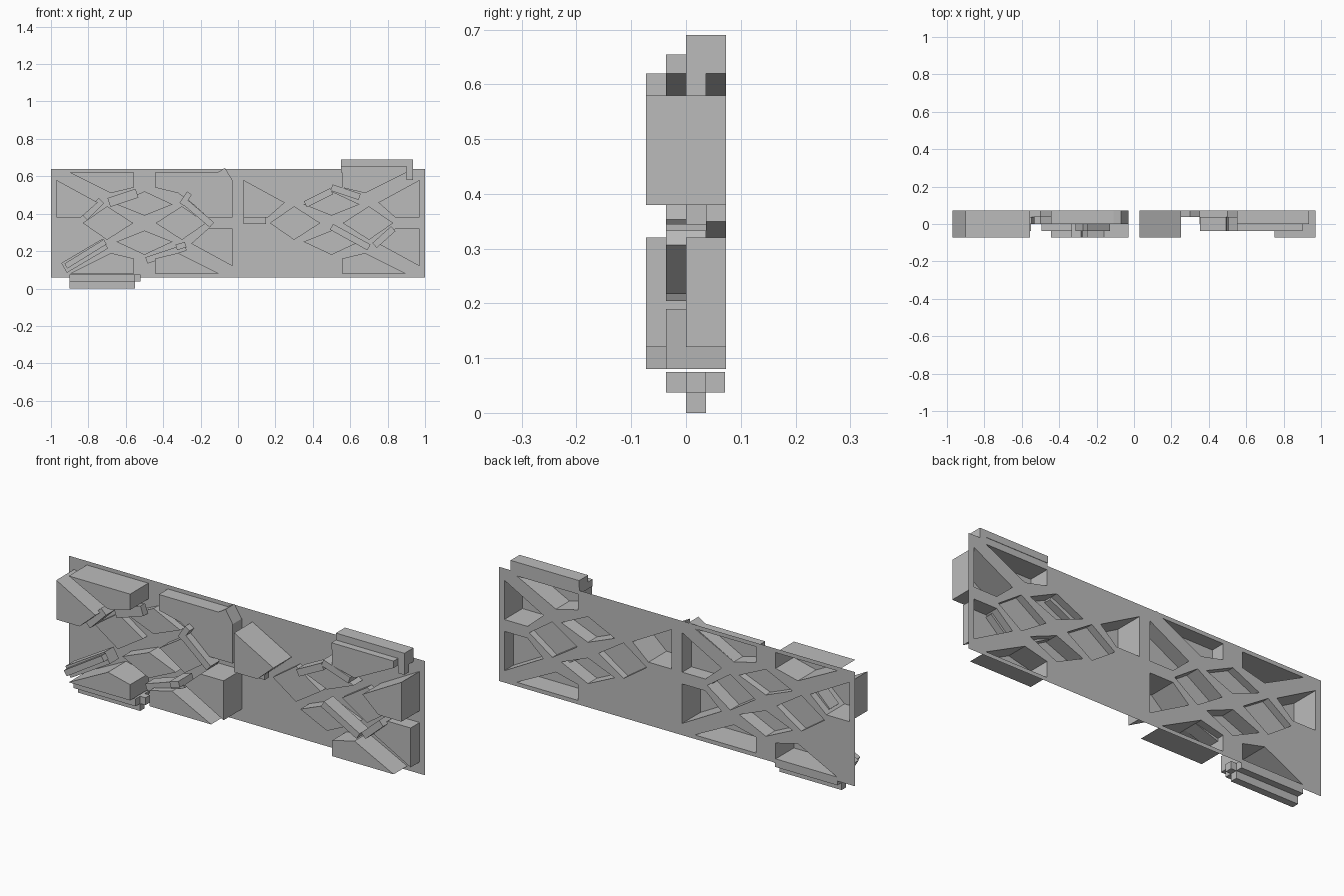
import bpy
import bmesh
from mathutils import Vector

if "Cube" in bpy.data.objects:
    bpy.data.objects.remove(bpy.data.objects["Cube"], do_unlink=True)

grey = bpy.data.materials.new("plain_grey")
grey.use_nodes = True
colour = (0.5, 0.5, 0.5, 1)
grey.diffuse_color = colour
grey.node_tree.nodes["Principled BSDF"].inputs["Base Color"].default_value = colour

STEP = 0.0365          # depth of one relief level
BACK = 2 * STEP        # plane of the plate
MID = 0.35             # height of the panel centres


def finish(bm, name):
    bmesh.ops.recalc_face_normals(bm, faces=bm.faces[:])
    mesh = bpy.data.meshes.new(name)
    bm.to_mesh(mesh)
    bm.free()
    mesh.materials.append(grey)
    obj = bpy.data.objects.new(name, mesh)
    bpy.context.collection.objects.link(obj)
    return obj


def prism(name, outline, front, back, open_back=False):
    """Extrude an x-z outline along y, optionally leaving the back open."""
    bm = bmesh.new()
    near = [bm.verts.new((x, front, z)) for x, z in outline]
    far = [bm.verts.new((x, back, z)) for x, z in outline]
    bm.faces.new(near)
    if not open_back:
        bm.faces.new(far[::-1])
    count = len(outline)
    for i in range(count):
        j = (i + 1) % count
        bm.faces.new((near[i], far[i], far[j], near[j]))
    return finish(bm, name)


def box(name, x0, x1, z0, z1, front, back):
    return prism(name, [(x0, z0), (x1, z0), (x1, z1), (x0, z1)], front, back)


def bar(name, start, end, width, front, back):
    a, b = Vector(start), Vector(end)
    side = (b - a).normalized().orthogonal() * width / 2
    return prism(name, [a + side, b + side, b - side, a - side], front, back)


def place(outline, centre, su=1, sv=1):
    return [(centre + su * u, MID + sv * v) for u, v in outline]


# Pocket shapes of one lattice panel, mirrored to fill its quarters
side_shape = [(.47, .23), (.47, .03), (.34, .03), (.25, .11)]
edge_shape = [(.4, .27), (.055, .27), (.055, .19), (.18, .16)]
long_diamond = [(-.15, .1), (0, .17), (.15, .1), (0, .04)]
tall_diamond = [(.06, 0), (.2, .09), (.33, 0), (.2, -.09)]
shapes = {"side": side_shape, "edge": edge_shape,
          "long": long_diamond, "tall": tall_diamond}

# Pocket kind, mirror signs and relief level in each panel
left_panel = [
    ("side", -1, 1, 4), ("side", 1, 1, 2), ("side", 1, -1, 4),
    ("edge", -1, 1, 4), ("edge", 1, 1, 2),
    ("edge", -1, -1, 4), ("edge", 1, -1, 4),
    ("long", 1, 1, 1), ("long", 1, -1, 2),
    ("tall", -1, 1, 1), ("tall", 1, 1, 2),
]
right_panel = [
    ("side", -1, 1, 4), ("side", 1, 1, 4), ("side", 1, -1, 2),
    ("edge", 1, 1, 3), ("edge", 1, -1, 3),
    ("long", 1, 1, 2), ("long", 1, -1, 2),
    ("tall", -1, 1, 1), ("tall", 1, 1, 1),
]

holes = []
for panel, centre, pockets in (("left", -.5, left_panel), ("right", .5, right_panel)):
    for kind, su, sv, level in pockets:
        outline = place(shapes[kind], centre, su, sv)
        holes.append(outline)
        prism(f"{panel}_{kind}_pocket", outline, BACK - level * STEP, BACK, True)

# Thin back plate with an opening behind every pocket
bm = bmesh.new()
rim = [(-1, .06), (1, .06), (1, .64), (-1, .64)]
for loop in [rim] + holes:
    verts = [bm.verts.new((x, BACK, z)) for x, z in loop]
    for i, v in enumerate(verts):
        bm.edges.new((verts[i - 1], v))
bmesh.ops.triangle_fill(bm, edges=bm.edges[:], use_beauty=True, normal=(0, -1, 0))
bmesh.ops.dissolve_limit(bm, angle_limit=0.01, verts=bm.verts[:], edges=bm.edges[:])
finish(bm, "lattice_plate")

# Corner block bridging two pockets
corner = [(.39, .27), (.43, .295), (.47, .23), (.25, .11), (.18, .16)]
prism("corner_bridge", place(corner, -.5), 0, BACK - .002)

# Slanted bars beside the pockets
bars = [
    ("upper_left_bar", (-.82, .38), (-.73, .47), .04, -STEP, STEP),
    ("upper_edge_bar", (-.69, .46), (-.54, .51), .05, 0, STEP),
    ("lower_left_bar", (-.93, .11), (-.71, .24), .06, -STEP, STEP),
    ("lower_left_step", (-.92, .12), (-.71, .25), .03, -BACK, -STEP),
    ("lower_edge_bar", (-.49, .15), (-.28, .22), .035, -STEP, STEP),
    ("lower_edge_step", (-.33, .22), (-.28, .235), .03, -BACK, STEP),
    ("centre_bar", (-.28, .46), (-.14, .34), .035, -STEP, STEP),
    ("centre_tip", (-.3, .45), (-.26, .51), .03, -STEP, STEP),
    ("right_upper_bar", (.36, .45), (.5, .52), .035, -STEP, STEP),
    ("right_edge_bar", (.5, .54), (.65, .49), .035, -STEP, STEP),
    ("right_lower_bar", (.5, .33), (.7, .22), .035, -STEP, STEP),
    ("right_corner_bar", (.73, .23), (.83, .32), .035, -STEP, STEP),
]
for item in bars:
    bar(*item)

# Ledge under the right panel's first pocket
box("pocket_ledge", .03, .15, .345, .38, 0, STEP)

# Stepped strip along the top edge
box("top_strip_lower", .55, .9, .62, .655, -STEP, BACK - .002)
box("top_strip_upper", .55, .935, .655, .69, 0, BACK)
box("top_strip_end", .9, .935, .62, .655, STEP, BACK)
box("top_strip_tab", .9, .935, .58, .655, 0, STEP)

# Stepped strip along the bottom edge
box("bottom_strip_upper", -.9, -.55, .0375, .075, -STEP, BACK - .002)
box("bottom_strip_lower", -.9, -.55, 0, .0375, 0, STEP)
box("bottom_strip_tab", -.55, -.52, .0375, .075, 0, STEP)
